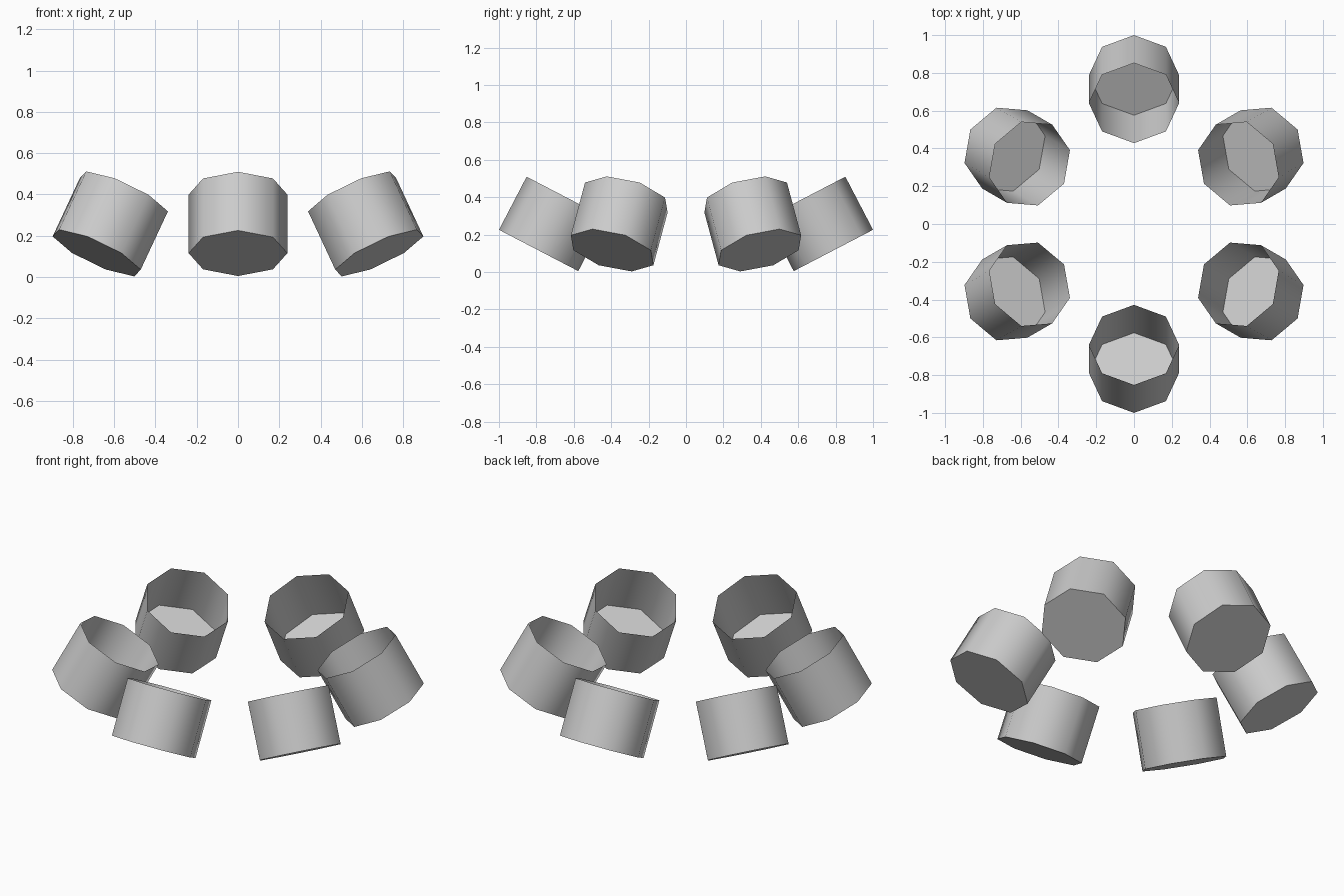
import bpy, bmesh, math
from mathutils import Matrix

if "Cube" in bpy.data.objects:
    bpy.data.objects.remove(bpy.data.objects["Cube"])

R, H = 0.239, 0.32        # octagon radius and cup depth
RING, MID_Z = 0.714, 0.2575


def cup_mesh():
    # open-topped octagonal shell with a floor, centred on its own middle
    bm = bmesh.new()
    ret = bmesh.ops.create_circle(bm, cap_ends=True, segments=8, radius=R)
    bmesh.ops.translate(bm, verts=ret["verts"], vec=(0, 0, -H / 2))
    rim = bmesh.ops.extrude_edge_only(bm, edges=bm.edges[:])
    top = [g for g in rim["geom"] if isinstance(g, bmesh.types.BMVert)]
    bmesh.ops.translate(bm, verts=top, vec=(0, 0, H))
    bmesh.ops.recalc_face_normals(bm, faces=bm.faces[:])
    floor = min(bm.faces, key=lambda f: f.calc_center_median().z)
    if floor.normal.z > 0:
        bmesh.ops.reverse_faces(bm, faces=bm.faces[:])
    # rounded wall shading, crisp floor edge
    for f in bm.faces:
        f.smooth = True
    for e in floor.edges:
        e.smooth = False
    me = bpy.data.meshes.new("cup")
    bm.to_mesh(me)
    bm.free()
    return me


# six cups in a ring, each opening leaning towards the middle
mesh = cup_mesh()
for i in range(6):
    tilt = 27.5 if i in (1, 4) else 28.3
    ob = bpy.data.objects.new(f"cup_{i + 1}", mesh)
    bpy.context.collection.objects.link(ob)
    ob.matrix_world = (Matrix.Rotation(math.radians(30 + 60 * i), 4, 'Z')
                       @ Matrix.Translation((RING, 0, MID_Z))
                       @ Matrix.Rotation(math.radians(-tilt), 4, 'Y'))
